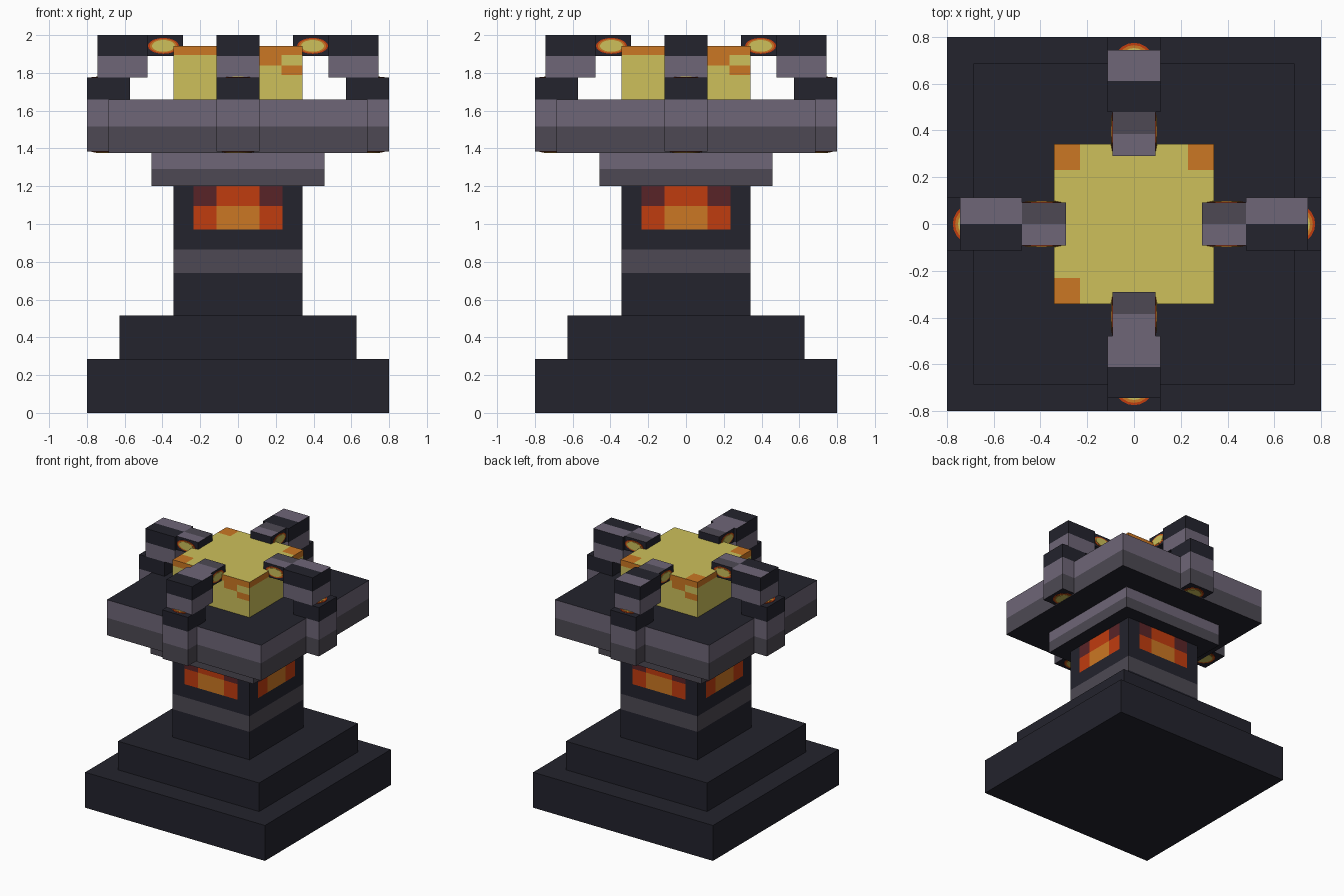
import bpy, bmesh, math
from mathutils import Vector, Matrix

if "Cube" in bpy.data.objects:
    bpy.data.objects.remove(bpy.data.objects["Cube"])


def srgb(h):
    vals = [int(h[i:i + 2], 16) / 255 for i in (0, 2, 4)]
    return [c / 12.92 if c <= 0.04045 else ((c + 0.055) / 1.055) ** 2.4 for c in vals] + [1]


PALETTE = [("dark stone", "23232d"), ("dark grey", "4d4953"), ("light grey", "6e6677"),
           ("yellow", "cdc05b"), ("orange", "cb7723"), ("red orange", "c03c0f"),
           ("maroon", "592427")]
MATS = []
for label, code in PALETTE:
    m = bpy.data.materials.new(label)
    m.diffuse_color = srgb(code)
    m.use_nodes = True
    m.node_tree.nodes["Principled BSDF"].inputs["Base Color"].default_value = m.diffuse_color
    MATS.append(m)
DARK, GREY, LIGHT, YELLOW, ORANGE, RED, MAROON = range(7)


def finish(name, bm):
    me = bpy.data.meshes.new(name)
    bm.to_mesh(me)
    bm.free()
    for m in MATS:
        me.materials.append(m)
    bpy.context.collection.objects.link(bpy.data.objects.new(name, me))


def box(name, lo, hi, rule=None, cuts=("", ())):
    """Box from lo to hi, cut along axes, coloured by rule(point, normal, u)."""
    lo, hi = Vector(lo), Vector(hi)
    bm = bmesh.new()
    bmesh.ops.create_cube(bm, size=1, matrix=Matrix.Translation((lo + hi) / 2)
                          @ Matrix.Diagonal((*(hi - lo), 1)))
    for axes, values in zip(cuts[::2], cuts[1::2]):
        for axis in axes:
            no = Vector([float(a == axis) for a in "xyz"])
            for v in values:
                bmesh.ops.bisect_plane(bm, geom=bm.verts[:] + bm.edges[:] + bm.faces[:],
                                       plane_co=no * v, plane_no=no)
    bm.normal_update()
    for f in bm.faces:
        p, n = f.calc_center_median(), f.normal
        u = Vector((0, 0, 1)).cross(n).dot(p)   # sideways position on a wall
        f.material_index = rule(p, n, u) if rule else DARK
    finish(name, bm)


def block(name, d, r0, r1, half, z0, z1, rule, cuts):
    """Box reaching from radius r0 to r1 along direction d."""
    d = Vector(d)
    t = Vector((abs(d.y), abs(d.x), 0)) * half
    a, b = d * r0, d * r1
    lo = Vector((min(a.x, b.x), min(a.y, b.y), z0)) - t
    hi = Vector((max(a.x, b.x), max(a.y, b.y), z1)) + t
    box(name, lo, hi, rule, cuts)


def glow(name, centre, normal, rx, ry):
    """Thin stacked oval plates: red rim, orange ring, yellow core."""
    bm = bmesh.new()
    n = Vector(normal)
    rot = n.to_track_quat('Z', 'Y').to_matrix().to_4x4()
    side = rot.to_3x3() @ Vector((1, 0, 0))
    if abs(n.z) < 0.5 and abs(side.z) > 0.5:
        rx, ry = ry, rx
    for i, (s, mat) in enumerate(((1, RED), (0.88, ORANGE), (0.74, YELLOW))):
        h = 0.002 * (i + 1)
        mx = Matrix.Translation(Vector(centre) + n * h / 2) @ rot @ Matrix.Diagonal((rx * s, ry * s, 1, 1))
        res = bmesh.ops.create_cone(bm, cap_ends=True, segments=20, radius1=1, radius2=1,
                                    depth=h, matrix=mx)
        for f in {f for v in res["verts"] for f in v.link_faces}:
            f.material_index = mat
    finish(name, bm)


def column_rule(p, n, u):
    if abs(n.z) > 0.5:
        return DARK
    if 0.74 < p.z < 0.865:
        return GREY
    if p.z > 0.97 and abs(u) < 0.235:
        centre = abs(u) < 0.115
        if p.z > 1.095:
            return RED if centre else MAROON
        return ORANGE if centre else RED
    return DARK


def crystal_rule(p, n, u):
    if n.z > 0.5:
        corner = abs(p.x) > 0.23 and abs(p.y) > 0.23
        return ORANGE if corner and not (p.x > 0 and p.y < 0) else YELLOW
    if abs(n.z) < 0.5:
        if p.z > 1.895 or (0.115 < u < 0.23 and p.z > 1.84) or (u > 0.23 and 1.79 < p.z < 1.84):
            return ORANGE
    return YELLOW


def two_tone(split):
    return lambda p, n, u: DARK if abs(n.z) > 0.5 else LIGHT if p.z > split else GREY


# stepped base and column
box("lower_base", (-0.8, -0.8, 0), (0.8, 0.8, 0.285))
box("upper_base", (-0.628, -0.628, 0.285), (0.628, 0.628, 0.515))
box("column", (-0.342, -0.342, 0.515), (0.342, 0.342, 1.2), column_rule,
    ("xy", (-0.235, -0.115, 0.115, 0.235), "z", (0.74, 0.865, 0.97, 1.095)))

# collar, platform and glowing block
box("collar", (-0.457, -0.457, 1.2), (0.457, 0.457, 1.375), two_tone(1.29), ("z", (1.29,)))
box("platform", (-0.686, -0.686, 1.375), (0.686, 0.686, 1.66), two_tone(1.515), ("z", (1.515,)))
box("crystal", (-0.342, -0.342, 1.66), (0.342, 0.342, 1.943), crystal_rule,
    ("xy", (-0.23, -0.115, 0.115, 0.23), "z", (1.79, 1.84, 1.895)))


def foot_rule(p, n, u):
    return DARK if p.z > 1.66 else two_tone(1.515)(p, n, u)


# four claws gripping the block
for side, d in (("front", (0, -1, 0)), ("right", (1, 0, 0)), ("back", (0, 1, 0)), ("left", (-1, 0, 0))):
    dv = Vector(d)
    block(side + "_claw_foot", d, 0.573, 0.8, 0.114, 1.383, 1.775, foot_rule, ("z", (1.515, 1.66)))
    for label, z, nz in (("top", 1.775, 1), ("bottom", 1.383, -1)):
        glow(f"{side}_foot_glow_{label}", dv * 0.69 + Vector((0, 0, z)), (0, 0, nz), 0.085, 0.085)

    ym = dv.y * 0.6125

    def knuckle_rule(p, n, u):
        if n.z > 0.5:
            return LIGHT if p.y > ym else DARK
        return DARK if n.z < -0.5 or p.z > 1.89 else LIGHT
    block(side + "_claw_knuckle", d, 0.48, 0.745, 0.114, 1.775, 2.0, knuckle_rule,
          ("z", (1.89,), "y", (ym,)))

    yf = dv.y * 0.385

    def tip_rule(p, n, u):
        if n.z > 0.5:
            return GREY if p.y > yf else LIGHT
        return DARK
    block(side + "_claw_tip", d, 0.29, 0.48, 0.092, 1.89, 2.0, tip_rule, ("y", (yf,)))
    across = Vector((-dv.y, dv.x, 0))
    for label, s in (("a", 1), ("b", -1)):
        glow(f"{side}_tip_glow_{label}", dv * 0.395 + across * 0.092 * s + Vector((0, 0, 1.943)),
             across * s, 0.082, 0.042)
